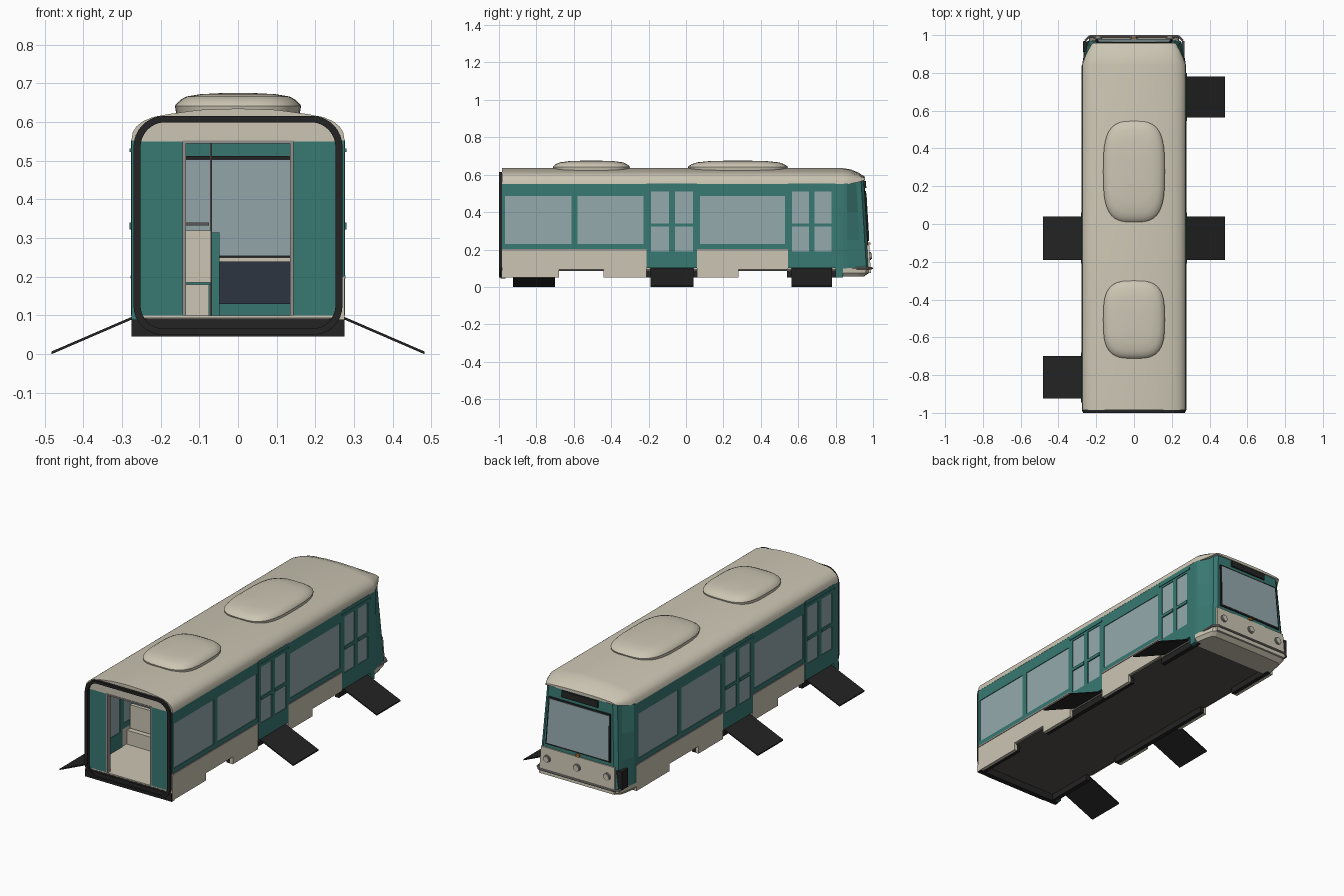
import bpy, bmesh, math
from mathutils import Vector

if "Cube" in bpy.data.objects:
    bpy.data.objects.remove(bpy.data.objects["Cube"])

def material(name, r, g, b):
    m = bpy.data.materials.new(name)
    m.diffuse_color = (r, g, b, 1)
    m.use_nodes = True
    m.node_tree.nodes["Principled BSDF"].inputs["Base Color"].default_value = m.diffuse_color
    return m

TEAL = material("teal_paint", 0.04, 0.19, 0.17)
CREAM = material("cream_paint", 0.60, 0.56, 0.45)
BLACK = material("black_rubber", 0.017, 0.017, 0.017)
GLASS = material("tinted_glass", 0.30, 0.40, 0.42)
DARK = material("underfloor_grey", 0.09, 0.085, 0.075)
NAVY = material("dashboard_navy", 0.025, 0.035, 0.05)
METAL = material("metal", 0.30, 0.28, 0.27)
AMBER = material("amber", 0.5, 0.2, 0.03)

def loft(name, rings, mat, wrap=False, smooth=False):
    """Skin closed rings; cap the ends, or wrap last ring to first."""
    bm = bmesh.new()
    vs = [[bm.verts.new(p) for p in r] for r in rings]
    n = len(rings[0])
    for a, b in list(zip(vs, vs[1:])) + ([(vs[-1], vs[0])] if wrap else []):
        for i in range(n):
            j = (i + 1) % n
            bm.faces.new((a[i], a[j], b[j], b[i]))
    if not wrap:
        bm.faces.new(vs[0])
        bm.faces.new(vs[-1])
    bmesh.ops.recalc_face_normals(bm, faces=bm.faces)
    me = bpy.data.meshes.new(name)
    bm.to_mesh(me)
    bm.free()
    ob = bpy.data.objects.new(name, me)
    me.materials.append(mat)
    bpy.context.collection.objects.link(ob)
    if smooth:
        bpy.ops.object.select_all(action='DESELECT')
        ob.select_set(True)
        bpy.context.view_layer.objects.active = ob
        bpy.ops.object.shade_smooth_by_angle(angle=math.radians(35))
    return ob

def slab(name, pts, off, mat):
    o = Vector(off)
    return loft(name, [pts, [Vector(p) + o for p in pts]], mat)

def box(name, x0, x1, y0, y1, z0, z1, mat):
    return slab(name, [(x0, y0, z0), (x1, y0, z0), (x1, y1, z0), (x0, y1, z0)], (0, 0, z1 - z0), mat)

def side_box(name, s, x0, x1, *rest):
    return box(name, min(s * x0, s * x1), max(s * x0, s * x1), *rest)

# --- side walls -------------------------------------------------------
def framed(name, s, y0, y1, z0, z1, g0, g1, gz0, gz1, x=0.275):
    """Teal frame around a slightly recessed pane."""
    for a, b, c, d in ((y0, g0, z0, z1), (g1, y1, z0, z1), (g0, g1, z0, gz0), (g0, g1, gz1, z1)):
        side_box(name + "_frame", s, 0.255, x, a, b, c, d, TEAL)
    side_box(name + "_glass", s, 0.259, x - 0.004, g0, g1, gz0, gz1, GLASS)

def window(s, y0, y1):
    framed("window", s, y0, y1, 0.2, 0.552, y0 + 0.016, y1 - 0.016, 0.23, 0.485)

def door(s, y0, y1):
    mid = (y0 + y1) / 2
    for a, b, g0, g1 in ((y0, mid, y0 + 0.022, mid - 0.015), (mid, y1, mid + 0.015, y1 - 0.022)):
        framed("door_leaf", s, a, b, 0.1, 0.552, g0, g1, 0.19, 0.51, 0.277)
        side_box("door_bar", s, 0.27, 0.28, g0, g1, 0.322, 0.34, TEAL)
    side_box("door_header", s, 0.27, 0.281, y0, y1, 0.522, 0.532, TEAL)
    # ramp folded out to the ground
    slab("door_ramp", [(s * 0.262, y0 + 0.02, 0.095), (s * 0.262, y1 - 0.02, 0.095),
                       (s * 0.482, y1 - 0.02, 0.0), (s * 0.482, y0 + 0.02, 0.0)], (0, 0, 0.007), BLACK)

def skirt(s, y0, y1, z0):
    side_box("skirt_panel", s, 0.258, 0.275, y0, y1, z0, 0.2, CREAM)
    side_box("skirt_trim", s, 0.262, 0.278, y0, y1, 0.196, 0.204, METAL)

LAYOUT = {
    1: dict(windows=[(-.985, -.595), (-.595, -.21), (.06, .545)], doors=[(-.21, .06), (.545, .8)],
            low=[(-.985, -.68), (-.44, -.21), (.06, .28)], high=[(-.68, -.44), (.28, .545)]),
    -1: dict(windows=[(-.68, -.21), (.06, .45), (.45, .84)], doors=[(-.945, -.68), (-.21, .06)],
             low=[(-.44, -.21), (.06, .28), (.54, .84)], high=[(-.68, -.44), (.28, .54)]),
}
for s, lay in LAYOUT.items():
    for c in lay["windows"]:
        window(s, *c)
    for c in lay["doors"]:
        door(s, *c)
    for c in lay["low"]:
        skirt(s, *c, 0.05)
    for c in lay["high"]:
        skirt(s, *c, 0.092)
    for a, b in ((-.985, -.68), (-.44, .28), (.54, .84)):
        side_box("underbody_lip", s, 0.235, 0.26, a, b, 0.051, 0.092, BLACK)
side_box("front_post", 1, 0.255, 0.275, 0.8, 0.84, 0.05, 0.552, TEAL)
side_box("rear_post", -1, 0.255, 0.275, -0.985, -0.945, 0.05, 0.552, TEAL)

# --- floor -------------------------------------------------------------
box("underfloor", -0.262, 0.262, -0.985, 0.86, 0.085, 0.095, DARK)
box("cabin_floor", -0.262, 0.262, -0.984, 0.93, 0.095, 0.1, CREAM)
box("end_beam", -0.275, 0.275, -0.992, -0.965, 0.046, 0.089, BLACK)

# --- roof ----------------------------------------------------------------
HALF = [(0.276, 0), (0.272, .28), (.262, .46), (.245, .62), (.22, .74), (.18, .83), (.1, .96), (0, 1)]
def roof_ring(y, xs, zb, zt):
    half = [(x * xs, zb + t * (zt - zb)) for x, t in HALF]
    pts = half + [(-x, z) for x, z in half[-2::-1]]
    return [(x, y, z) for x, z in pts]
loft("roof", [roof_ring(*a) for a in ((-.985, 1, .55, .635), (.84, 1, .55, .635), (.88, .95, .552, .628),
     (.92, .88, .56, .612), (.958, .8, .572, .588))], CREAM, smooth=True)

def pod(y0, y1):
    cy, ry, n = (y0 + y1) / 2, (y1 - y0) / 2, 40
    def f(v):
        return math.copysign(abs(v) ** 0.62, v)
    rings = []
    for k, z in ((.97, .612), (1, .641), (.985, .646), (.92, .657), (.82, .666), (.6, .672), (.25, .675)):
        rings.append([(0.163 * k * f(math.cos(2 * math.pi * i / n)),
                       cy + ry * k * f(math.sin(2 * math.pi * i / n)), z) for i in range(n)])
    loft("roof_pod", rings, CREAM, smooth=True)
pod(0.01, 0.545)
pod(-0.712, -0.3)

# --- open end: wall, doorway and rubber gasket ------------------------------
for s in (1, -1):
    side_box("end_wall", s, 0.14, 0.262, -0.984, -0.968, 0.1, 0.552, TEAL)
    side_box("doorway_jamb", s, 0.134, 0.143, -0.988, -0.962, 0.1, 0.552, METAL)
box("doorway_lintel", -0.143, 0.143, -0.988, -0.962, 0.544, 0.552, METAL)

def rounded(y, w, z0, z1, r):
    pts = []
    for cx, cz, a0 in ((w - r, z1 - r, 0), (r - w, z1 - r, 90), (r - w, z0 + r, 180), (w - r, z0 + r, 270)):
        for i in range(9):
            a = math.radians(a0 + i * 11.25)
            pts.append((cx + r * math.cos(a), y, cz + r * math.sin(a)))
    return [(x, y, z + (0.008 * (1 - (x / w) ** 2) if z > 0.5 else 0)) for x, y, z in pts]
OUT, INN = (0.27, 0.05, 0.612, 0.075), (0.252, 0.066, 0.596, 0.06)
loft("end_gasket", [rounded(-1, *OUT), rounded(-.984, *OUT), rounded(-.984, *INN), rounded(-1, *INN)],
     BLACK, wrap=True)

# --- nose ----------------------------------------------------------------
def fy(z):
    return 0.982 - 0.06 * (z - 0.1) * max(0, 1)
def nose_line(z, inset=0.0, top=False):
    w = 0.25 - 0.06 * (z - 0.1)
    right = [(0.275, 0.835), (0.272, 0.86), (w + 0.008, fy(z) - 0.045), (w, fy(z) - 0.018), (w - 0.02, fy(z) - 0.003), (0.1, fy(z))]
    pts = right + [(-x, y) for x, y in right[::-1]]
    return [(x * (1 - inset / 0.27), y - (inset if y > 0.9 else 0),
             (z if not top or y > 0.9 else 0.552)) for x, y in pts]
def shell_ring(z, top=False):
    return nose_line(z, 0, top) + nose_line(z, 0.014, top)[::-1]
loft("nose_shell", [shell_ring(z, z > 0.57) for z in (0.098, 0.25, 0.4, 0.575)], TEAL)
lower = [[(x * k, y - d, z) for x, y, _ in nose_line(0.1)] for k, d, z in ((.96, .03, .056), (1, .004, .075), (1, 0, .1))]
loft("nose_underside", lower, CREAM)

def face_panel(name, w, z0, z1, out, depth, mat, w2=None):
    w2 = w2 or w
    slab(name, [(-w, fy(z0) + out, z0), (w, fy(z0) + out, z0), (w2, fy(z1) + out, z1), (-w2, fy(z1) + out, z1)],
         (0, -depth, 0), mat)
face_panel("bumper_panel", 0.238, 0.075, 0.225, 0.005, 0.012, CREAM, 0.232)
face_panel("windshield_seal", 0.205, 0.245, 0.512, 0.005, 0.024, BLACK, 0.195)
face_panel("windshield", 0.196, 0.254, 0.503, 0.007, 0.032, GLASS, 0.187)
face_panel("destination_sign", 0.115, 0.53, 0.567, 0.008, 0.015, BLACK)
face_panel("wiper_mount", 0.012, 0.226, 0.238, 0.012, 0.012, AMBER)

def tube(name, a, b, r, mat, n=14):
    a, b = Vector(a), Vector(b)
    q = (b - a).to_track_quat('Z', 'Y')
    ring = [q @ Vector((r * math.cos(2 * math.pi * i / n), r * math.sin(2 * math.pi * i / n), 0)) for i in range(n)]
    return loft(name, [[a + p for p in ring], [b + p for p in ring]], mat, smooth=True)

for x in (-0.19, 0, 0.19):
    tube("headlight_rim", (x, 0.97, 0.165), (x, 0.99, 0.165), 0.021, METAL, 20)
    tube("headlight_lens", (x, 0.98, 0.165), (x, 0.994, 0.165), 0.015, CREAM, 20)
# bumper rail wraps round the corners
rail = [(-0.262, 0.87), (-0.26, 0.97), (-0.235, 0.994), (0.235, 0.994), (0.26, 0.97), (0.262, 0.87)]
for p, q in zip(rail, rail[1:]):
    tube("bumper_rail", (*p, 0.1), (*q, 0.1), 0.006, METAL, 8)
box("side_equipment_box", -0.27, -0.235, 0.91, 0.965, 0.1, 0.205, BLACK)

# --- interior seen through the doorway ------------------------------------
box("dashboard", -0.225, 0.225, 0.86, 0.95, 0.13, 0.24, NAVY)
box("dashboard_top", -0.225, 0.225, 0.87, 0.95, 0.24, 0.25, CREAM)
box("driver_partition", -0.25, -0.048, 0.7, 0.715, 0.1, 0.315, TEAL)
for s in (1, -1):
    for y in (-0.64, 0.3):
        side_box("wheel_box", s, 0.145 if s > 0 else 0.075, 0.255, y, y + 0.22, 0.1, 0.18, CREAM)
        side_box("seat_cushion", s, 0.15 if s > 0 else 0.07, 0.25, y + 0.03, y + 0.17, 0.18, 0.2, TEAL)
        side_box("seat_back", s, 0.15 if s > 0 else 0.07, 0.25, y + 0.02, y + 0.04, 0.185, 0.32, CREAM)
        tube("seat_handle", (s * 0.16 if s > 0 else -0.075, y + 0.03, 0.336), (s * 0.245, y + 0.03, 0.336), 0.004, METAL, 8)
tube("grab_pole", (-0.07, 0.62, 0.1), (-0.07, 0.62, 0.552), 0.003, METAL, 8)
